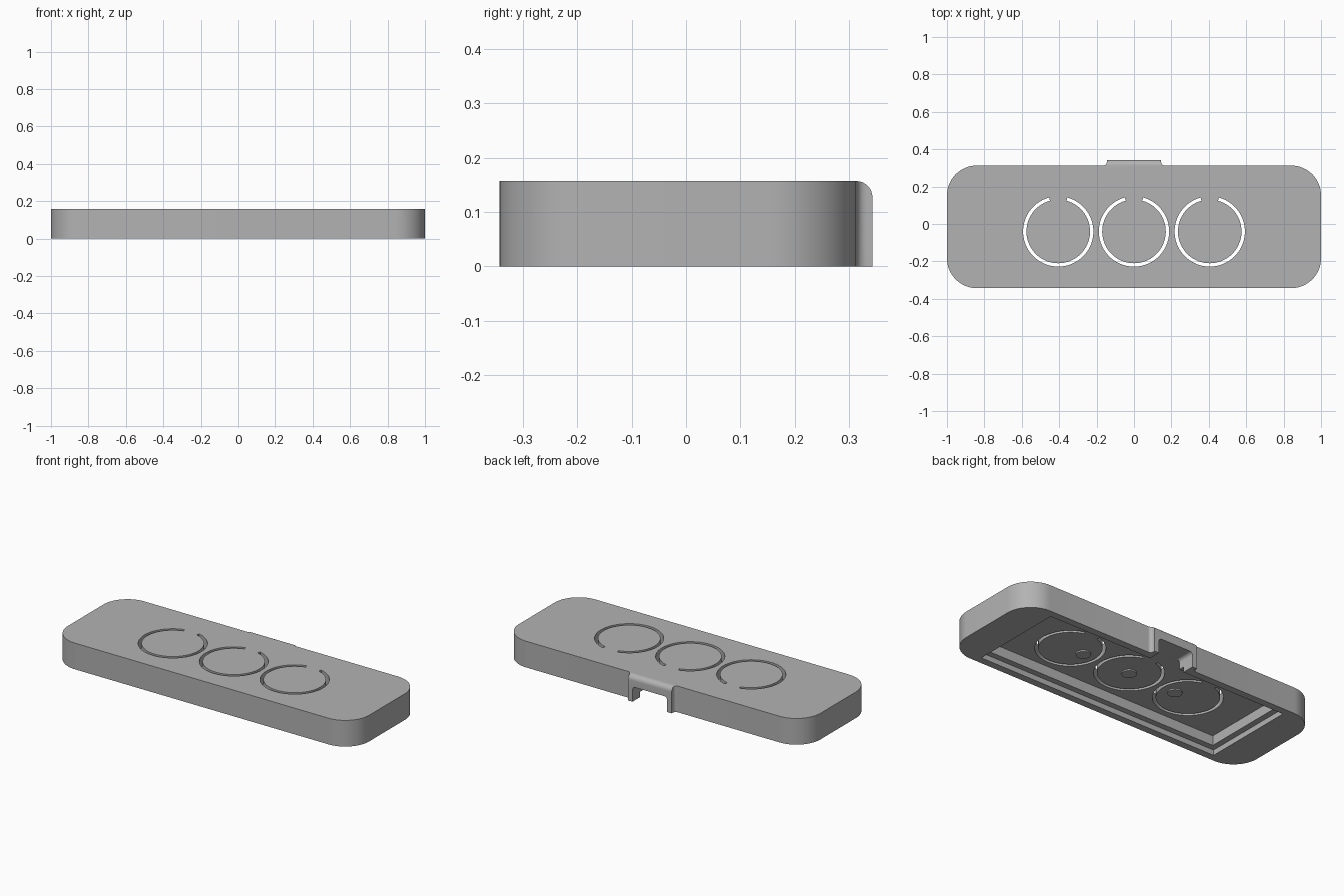
import bpy, bmesh, math
from mathutils import Vector

if "Cube" in bpy.data.objects:
    bpy.data.objects.remove(bpy.data.objects["Cube"])

grey = bpy.data.materials.new("grey plastic")
grey.diffuse_color = (0.45, 0.45, 0.45, 1)
grey.use_nodes = True
grey.node_tree.nodes["Principled BSDF"].inputs["Base Color"].default_value = grey.diffuse_color


def prism(name, pts, lo, hi, axis="z"):
    """Extrude a closed 2D outline along z (xy outline), x (yz) or y (xz)."""
    place = {"z": lambda a, b, c: (a, b, c),
             "x": lambda a, b, c: (c, a, b),
             "y": lambda a, b, c: (a, c, b)}[axis]
    bm = bmesh.new()
    face = bm.faces.new([bm.verts.new(place(a, b, lo)) for a, b in pts])
    out = bmesh.ops.extrude_face_region(bm, geom=[face])
    shift = Vector(place(0, 0, hi - lo))
    bmesh.ops.translate(bm, vec=shift, verts=[v for v in out["geom"] if isinstance(v, bmesh.types.BMVert)])
    bmesh.ops.recalc_face_normals(bm, faces=bm.faces[:])
    me = bpy.data.meshes.new(name)
    bm.to_mesh(me)
    bm.free()
    me.materials.append(grey)
    ob = bpy.data.objects.new(name, me)
    bpy.context.collection.objects.link(ob)
    return ob


def arc(cx, cy, r, a0, a1, n):
    return [(cx + r * math.cos(math.radians(a0 + (a1 - a0) * i / n)),
             cy + r * math.sin(math.radians(a0 + (a1 - a0) * i / n))) for i in range(n + 1)]


def rounded(x0, x1, y0, y1, r, n=12):
    return (arc(x1 - r, y1 - r, r, 0, 90, n) + arc(x0 + r, y1 - r, r, 90, 180, n)
            + arc(x0 + r, y0 + r, r, 180, 270, n) + arc(x1 - r, y0 + r, r, 270, 360, n))


def rect(x0, x1, y0, y1):
    return [(x0, y0), (x1, y0), (x1, y1), (x0, y1)]


def boolean(ob, other, op):
    other.hide_render = True
    mod = ob.modifiers.new("bool", "BOOLEAN")
    mod.operation, mod.solver, mod.object = op, "EXACT", other
    bpy.context.view_layer.objects.active = ob
    bpy.ops.object.modifier_apply(modifier=mod.name)
    bpy.data.objects.remove(other)


# Rounded slab
case = prism("case", rounded(-1, 1, -0.343, 0.313, 0.16, 16), 0, 0.157)

# Cable hood: plan with small fillets at the wall, rounded top edge
right = [(0.165, 0.25), (0.165, 0.313)] + arc(0.165, 0.333, 0.02, 270, 180, 6) + [(0.145, 0.343)]
hood = prism("hood", right + [(-x, y) for x, y in reversed(right)], 0, 0.157)
side = [(0.2, -0.1), (0.343, -0.1)] + arc(0.313, 0.127, 0.03, 0, 90, 8) + [(0.2, 0.157)]
boolean(hood, prism("hood_profile", side, -0.3, 0.3, "x"), "INTERSECT")
boolean(case, hood, "UNION")

# Shallow lid recess and deeper cavity, open underneath
CEIL = 0.09
boolean(case, prism("recess_cut", rect(-0.80, 0.80, -0.30, 0.27), -0.1, 0.032), "DIFFERENCE")
boolean(case, prism("cavity_cut", rect(-0.765, 0.765, -0.265, 0.235), -0.1, CEIL), "DIFFERENCE")

# Cable channel through the back wall
r = 0.02
channel = [(0.115, -0.1)] + arc(0.115 - r, CEIL - r, r, 0, 90, 6)
channel += [(-x, z) for x, z in reversed(channel)]
boolean(case, prism("channel_cut", channel, 0.2, 0.5, "y"), "DIFFERENCE")

# Three C-shaped slots leaving hinged push buttons
for cx in (-0.405, 0, 0.405):
    ring = arc(cx, -0.04, 0.188, 105, 435, 56) + arc(cx, -0.04, 0.170, 435, 105, 56)
    boolean(case, prism("slot_cut", ring, 0.0, 0.3), "DIFFERENCE")

# Low contact pads under the buttons
for i, cx in enumerate((-0.315, 0, 0.315)):
    prism(f"button_pad_{i + 1}", arc(cx, -0.04, 0.04, 0, 345, 23), CEIL - 0.008, CEIL + 0.002)

# Smooth curved walls, keep edges crisp
for ob in bpy.context.collection.objects:
    bpy.ops.object.select_all(action="DESELECT")
    ob.select_set(True)
    bpy.context.view_layer.objects.active = ob
    bpy.ops.object.shade_smooth_by_angle(angle=math.radians(30))
